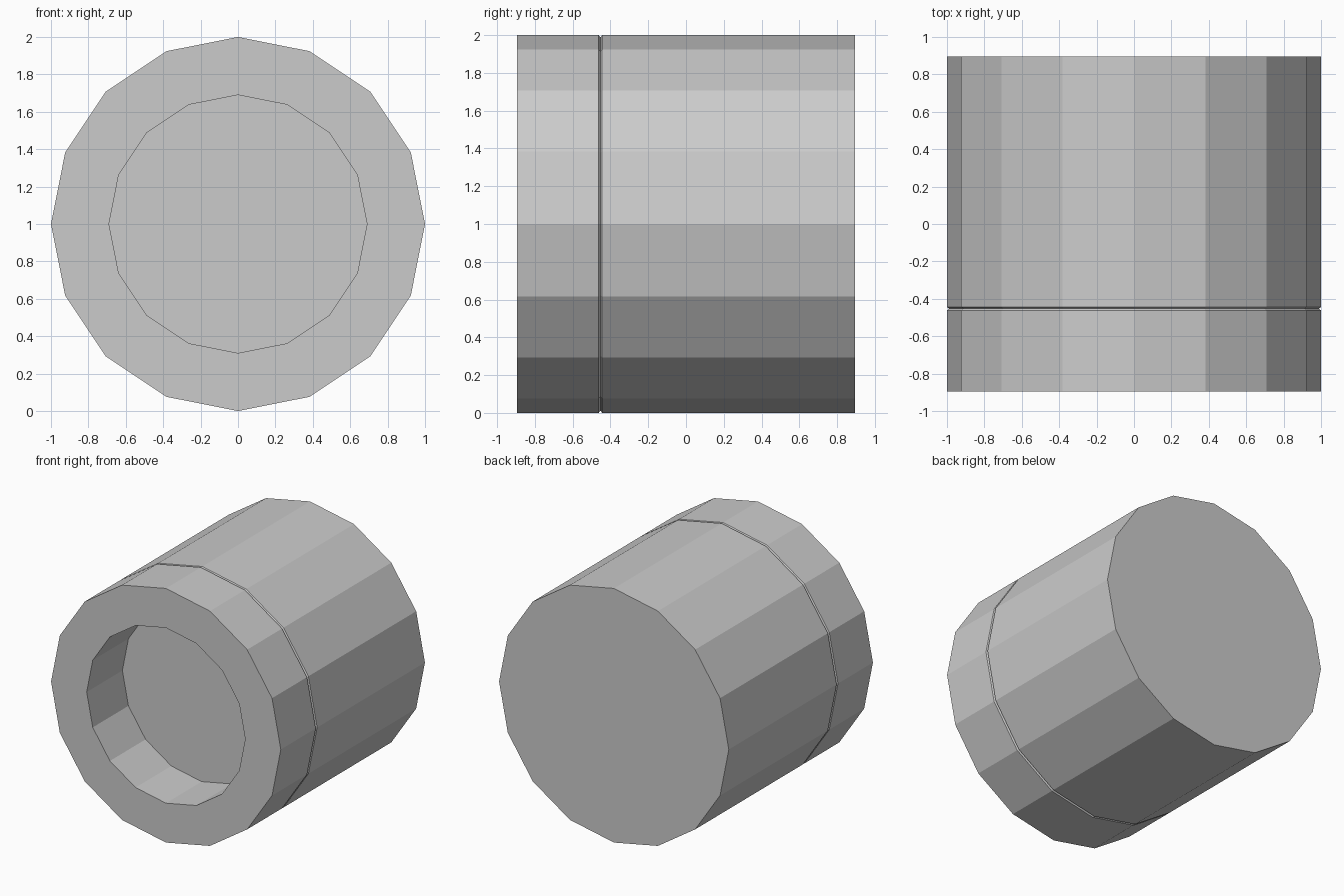
import bpy, bmesh
from math import sin, cos, tau

if "Cube" in bpy.data.objects:
    bpy.data.objects.remove(bpy.data.objects["Cube"])

SIDES = 16

# Profile as (radius, y): recess floor, recess wall, front rim, thin groove, back rim
PROFILE = [(0.69, -0.452), (0.69, -0.896), (1.0, -0.896), (1.0, -0.462),
           (0.988, -0.453), (1.0, -0.444), (1.0, 0.896)]

bm = bmesh.new()
rings = [[bm.verts.new((r * sin(tau * i / SIDES), y, 1 + r * cos(tau * i / SIDES)))
          for i in range(SIDES)] for r, y in PROFILE]

# Side walls and front rim
for a, b in zip(rings, rings[1:]):
    for i in range(SIDES):
        j = (i + 1) % SIDES
        bm.faces.new((a[i], a[j], b[j], b[i]))

# Recess floor and back cap
bm.faces.new(rings[0])
bm.faces.new(rings[-1])
bmesh.ops.recalc_face_normals(bm, faces=bm.faces)

mesh = bpy.data.meshes.new("recessed_drum")
bm.to_mesh(mesh)
bm.free()
bpy.context.collection.objects.link(bpy.data.objects.new("recessed_drum", mesh))
